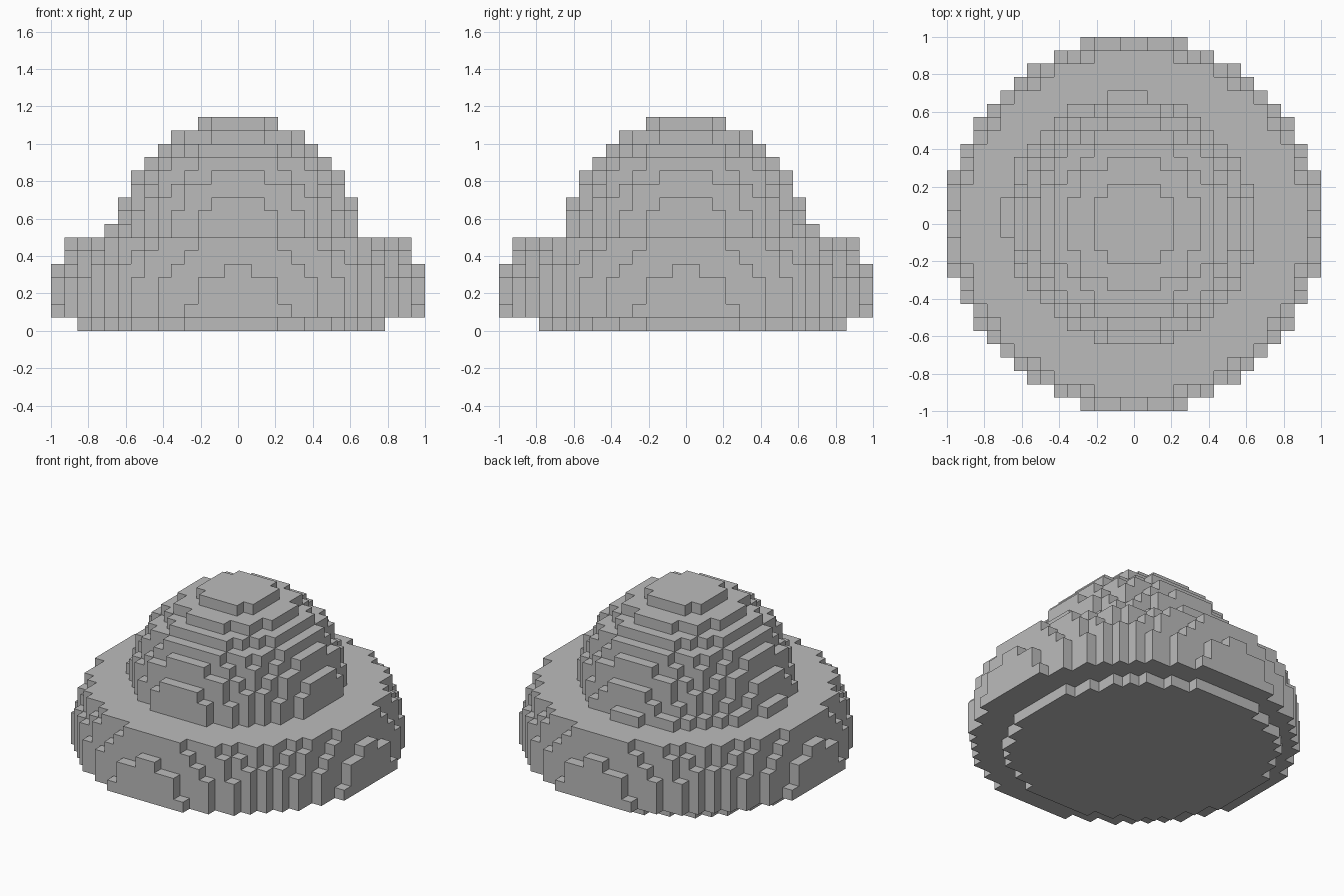
import bpy
import bmesh
from mathutils import Vector

SIZE = 1 / 14  # edge of one block

cube = bpy.data.objects.get("Cube")
if cube:
    bpy.data.objects.remove(cube, do_unlink=True)

grey = bpy.data.materials.new("plain_grey")
grey.use_nodes = True
colour = (0.5, 0.5, 0.5, 1)
grey.diffuse_color = colour
grey.node_tree.nodes["Principled BSDF"].inputs["Base Color"].default_value = colour


def disc(layer, radius_sq, cx=0, cy=0):
    """Blocks of one layer whose centres lie inside a circle."""
    span = range(-15, 15)
    return {(i, j, layer) for i in span for j in span
            if (i + 0.5 - cx) ** 2 + (j + 0.5 - cy) ** 2 <= radius_sq}


def ball(radius, centre_z, layers):
    """Blocks of a sphere slice, layer by layer."""
    blocks = set()
    for k in layers:
        blocks |= disc(k, radius ** 2 - (k + 0.5 - centre_z) ** 2)
    return blocks


def build(name, blocks):
    """Outer skin of a set of blocks, with flat areas merged."""
    bm = bmesh.new()
    verts = {}

    def vert(p):
        key = tuple(round(c) for c in p)
        if key not in verts:
            verts[key] = bm.verts.new(Vector(key) * SIZE)
        return verts[key]

    for block in blocks:
        for axis in range(3):
            for side in (0, 1):
                step = Vector((0, 0, 0))
                step[axis] = 2 * side - 1
                if tuple(round(c) for c in Vector(block) + step) in blocks:
                    continue
                u, v = Vector((0, 0, 0)), Vector((0, 0, 0))
                u[(axis + 1) % 3] = 1
                v[(axis + 2) % 3] = 1
                o = Vector(block)
                o[axis] += side
                ring = [o, o + u, o + u + v, o + v]
                if not side:
                    ring.reverse()
                bm.faces.new([vert(p) for p in ring])

    bmesh.ops.dissolve_limit(bm, angle_limit=0.01, verts=bm.verts[:], edges=bm.edges[:])
    mesh = bpy.data.meshes.new(name)
    bm.to_mesh(mesh)
    bm.free()
    mesh.materials.append(grey)
    obj = bpy.data.objects.new(name, mesh)
    bpy.context.collection.objects.link(obj)


# Recessed foot, half a block off centre
build("base_plate", disc(0, 132, -0.5, 0.5))

# Wide lower body with a flat top
build("lower_body", ball(14, 1, range(1, 7)))

# Upper dome with its off-centre collar
build("dome", ball(9, 7, range(7, 16)) | disc(7, 83, -0.5, 0.5))
